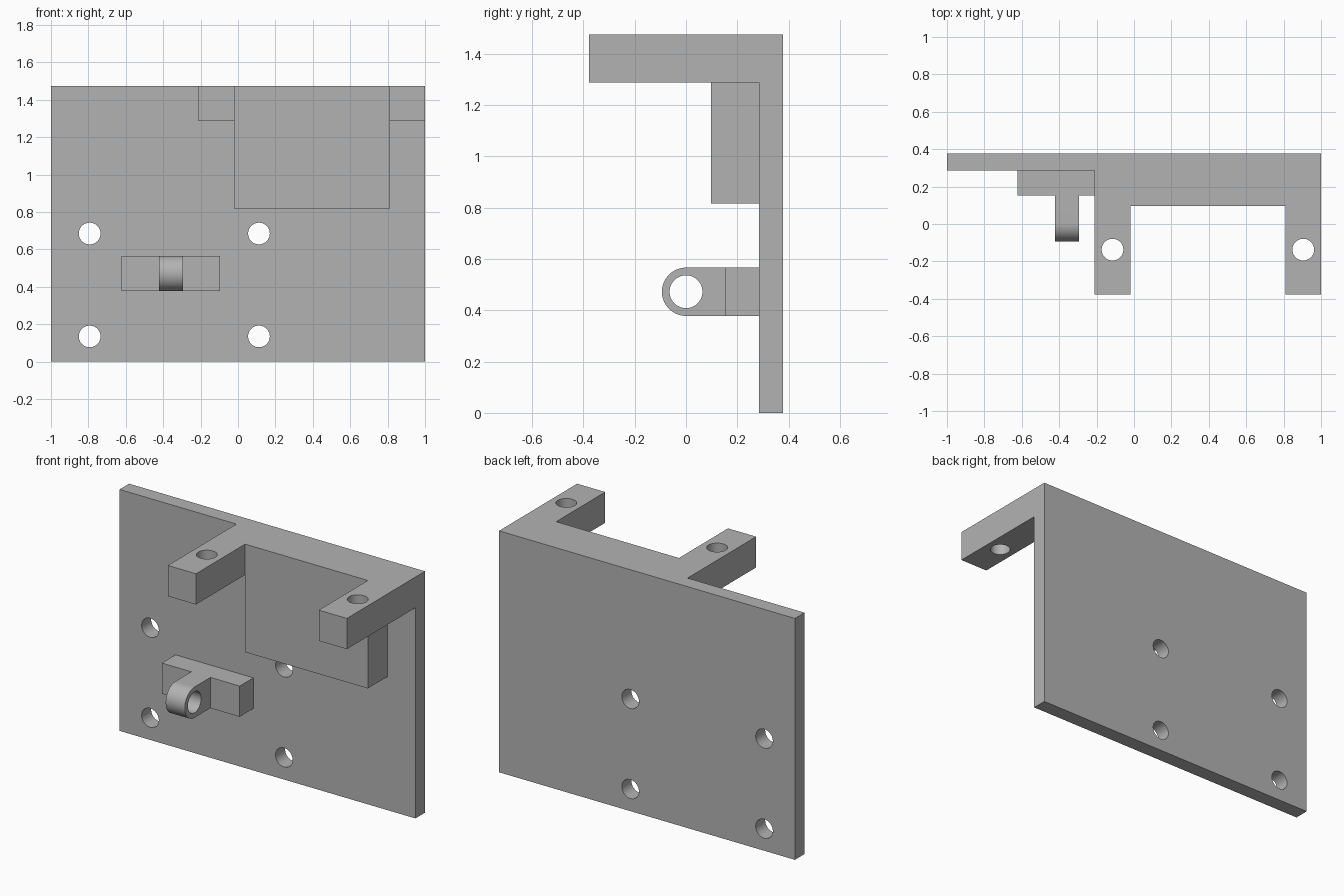
import bpy
import bmesh
from math import cos, sin, pi, radians
from mathutils import Matrix, Vector

if "Cube" in bpy.data.objects:
    bpy.data.objects.remove(bpy.data.objects["Cube"], do_unlink=True)

grey = bpy.data.materials.new("plain grey")
grey.use_nodes = True
grey.diffuse_color = (0.45, 0.45, 0.45, 1)
grey.node_tree.nodes["Principled BSDF"].inputs["Base Color"].default_value = grey.diffuse_color

# Key planes of the bracket
FRONT, BACK = -0.377, 0.377
PLATE, BLOCK = 0.285, 0.097
TOP, ARM_Z = 1.475, 1.287
ARM_W = 0.19
HOLE = 0.058


def finish(name, bm):
    bmesh.ops.recalc_face_normals(bm, faces=bm.faces)
    mesh = bpy.data.meshes.new(name)
    bm.to_mesh(mesh)
    bm.free()
    obj = bpy.data.objects.new(name, mesh)
    bpy.context.collection.objects.link(obj)
    mesh.materials.append(grey)
    return obj


def box(name, low, high):
    low, high = Vector(low), Vector(high)
    bm = bmesh.new()
    bmesh.ops.create_cube(bm, size=1)
    bmesh.ops.scale(bm, vec=high - low, verts=bm.verts)
    bmesh.ops.translate(bm, vec=(low + high) / 2, verts=bm.verts)
    return finish(name, bm)


def drill(name, centre, axis, radius, depth):
    bm = bmesh.new()
    bmesh.ops.create_cone(bm, cap_ends=True, segments=48, radius1=radius,
                          radius2=radius, depth=depth)
    turn = Vector((0, 0, 1)).rotation_difference(Vector(axis)).to_matrix().to_4x4()
    bmesh.ops.transform(bm, matrix=Matrix.Translation(centre) @ turn, verts=bm.verts)
    obj = finish(name, bm)
    obj.hide_render = True
    return obj


def combine(body, tool, operation):
    # Apply the boolean and discard its helper
    mod = body.modifiers.new(operation.lower(), 'BOOLEAN')
    mod.operation, mod.solver, mod.object = operation, 'EXACT', tool
    bpy.context.view_layer.objects.active = body
    bpy.ops.object.modifier_apply(modifier=mod.name)
    bpy.data.objects.remove(tool, do_unlink=True)


def smooth(obj):
    bpy.ops.object.select_all(action='DESELECT')
    obj.select_set(True)
    bpy.context.view_layer.objects.active = obj
    bpy.ops.object.shade_smooth_by_angle(angle=radians(30))


# Back plate with spacer block and two overhanging arms, as one solid
bracket = box("bracket", (-1, PLATE, 0), (1, BACK, TOP))
arm_starts = (-0.21, 1 - ARM_W)
inner = arm_starts[0] + ARM_W
combine(bracket, box("spacer_block", (inner, BLOCK, 0.815),
                     (arm_starts[1], BACK, TOP)), 'UNION')
for x in arm_starts:
    combine(bracket, box("arm", (x, FRONT, ARM_Z), (x + ARM_W, BACK, TOP)), 'UNION')

# Vertical arm holes and plate mounting holes
for x in arm_starts:
    combine(bracket, drill("arm_hole", (x + ARM_W / 2, -0.137, 1.38),
                           (0, 0, 1), HOLE, 0.5), 'DIFFERENCE')
for x in (-0.793, 0.112):
    for z in (0.135, 0.685):
        combine(bracket, drill("plate_hole", (x, 0.33, z), (0, 1, 0), HOLE, 0.3),
                'DIFFERENCE')
smooth(bracket)

# Pivot lug: rounded tongue on a rectangular foot, with a cross hole
LUG_Z, LUG_R = 0.472, 0.094
pivot_lug = box("pivot_lug", (-0.622, 0.153, LUG_Z - LUG_R), (-0.096, PLATE, LUG_Z + LUG_R))
bm = bmesh.new()
outline = [(0.22, LUG_Z + LUG_R)]
for i in range(33):
    a = pi / 2 + pi * i / 32
    outline.append((LUG_R * cos(a), LUG_Z + LUG_R * sin(a)))
outline.append((0.22, LUG_Z - LUG_R))
face = bm.faces.new([bm.verts.new((-0.423, y, z)) for y, z in outline])
side = bmesh.ops.extrude_face_region(bm, geom=[face])
moved = [v for v in side["geom"] if isinstance(v, bmesh.types.BMVert)]
bmesh.ops.translate(bm, vec=(0.129, 0, 0), verts=moved)
combine(pivot_lug, finish("tongue", bm), 'UNION')
combine(pivot_lug, drill("pivot_hole", (-0.358, 0, LUG_Z), (1, 0, 0), 0.064, 0.4),
        'DIFFERENCE')
smooth(pivot_lug)
